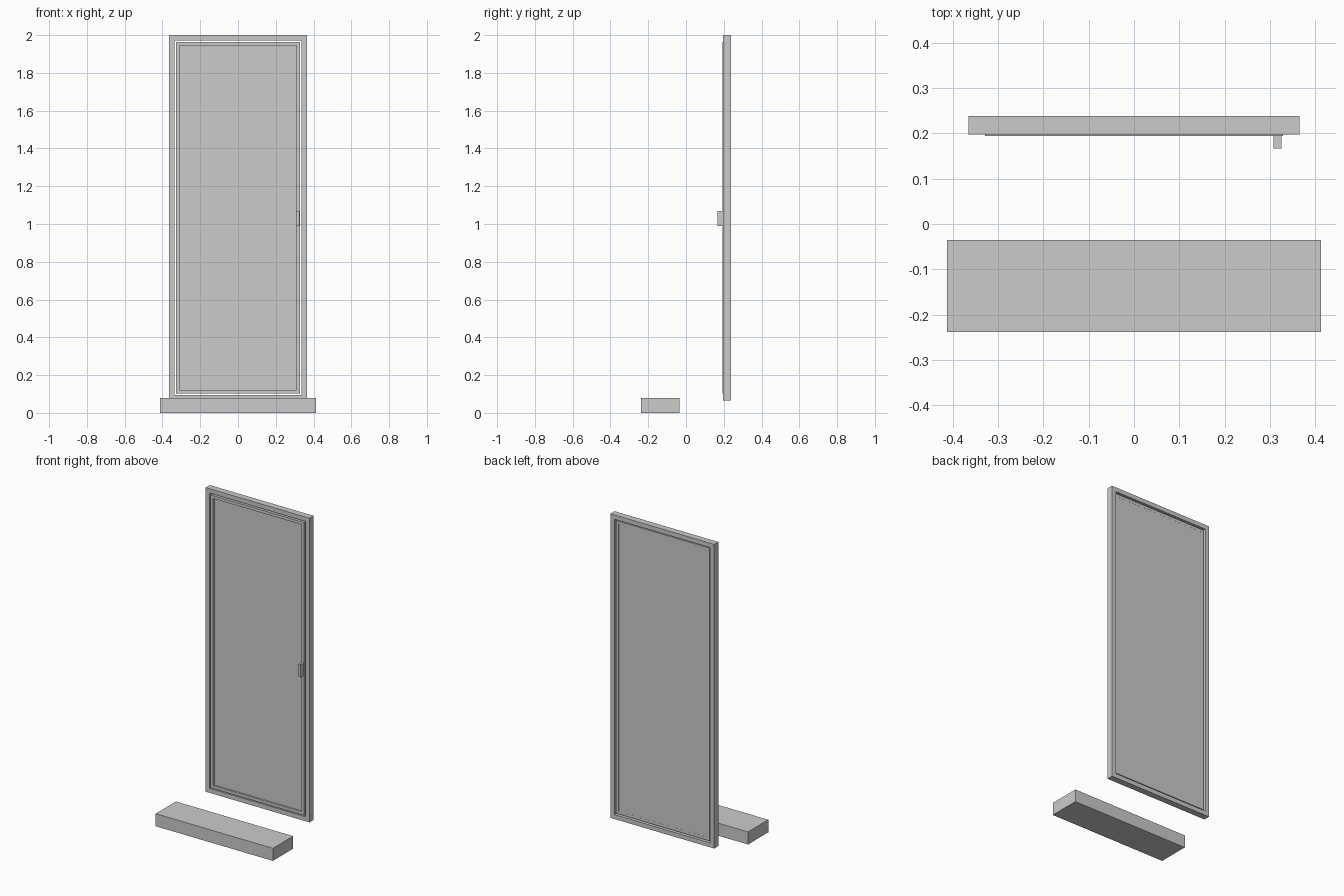
import bpy

cube = bpy.data.objects.get("Cube")
if cube:
    bpy.data.objects.remove(cube, do_unlink=True)

# Single plain grey
grey = bpy.data.materials.new("plain_grey")
grey.use_nodes = True
colour = (0.6, 0.6, 0.6, 1)
grey.diffuse_color = colour
grey.node_tree.nodes["Principled BSDF"].inputs["Base Color"].default_value = colour


def make_object(name, verts, faces):
    mesh = bpy.data.meshes.new(name)
    mesh.from_pydata(verts, [], faces)
    mesh.materials.append(grey)
    obj = bpy.data.objects.new(name, mesh)
    bpy.context.collection.objects.link(obj)
    return obj


def box(name, x, y, z):
    """Box from (min, max) ranges."""
    verts = [(a, b, c) for a in x for b in y for c in z]
    faces = [(0, 1, 3, 2), (4, 6, 7, 5), (0, 4, 5, 1),
             (2, 3, 7, 6), (0, 2, 6, 4), (1, 5, 7, 3)]
    return make_object(name, verts, faces)


def ring(name, half, z, width, y):
    """Upright rectangular frame: outer half width, height range, bar width, depth range."""
    verts = []
    for depth in y:
        for inset in (0, width):
            h, low, high = half - inset, z[0] + inset, z[1] - inset
            verts += [(-h, depth, low), (h, depth, low), (h, depth, high), (-h, depth, high)]
    faces = []
    for i in range(4):
        j = (i + 1) % 4
        faces += [(i, j, j + 4, i + 4),                # front
                  (i + 8, i + 12, j + 12, j + 8),      # back
                  (i, i + 8, j + 8, j),                # outside
                  (i + 4, j + 4, j + 12, i + 12)]      # inside
    return make_object(name, verts, faces)


# Fixed outer frame
ring("outer_frame", 0.365, (0.066, 2.0), 0.028, (0.197, 0.238))

# Door leaf: narrow sash with a recessed pane, clear of the frame all round
ring("door_sash", 0.329, (0.102, 1.964), 0.018, (0.194, 0.232))
box("door_pane", (-0.311, 0.311), (0.206, 0.2315), (0.12, 1.946))

# Pull handle on the sash
box("handle", (0.308, 0.325), (0.166, 0.196), (0.99, 1.07))

# Separate step in front of the door
box("step", (-0.412, 0.412), (-0.238, -0.035), (0, 0.08))
